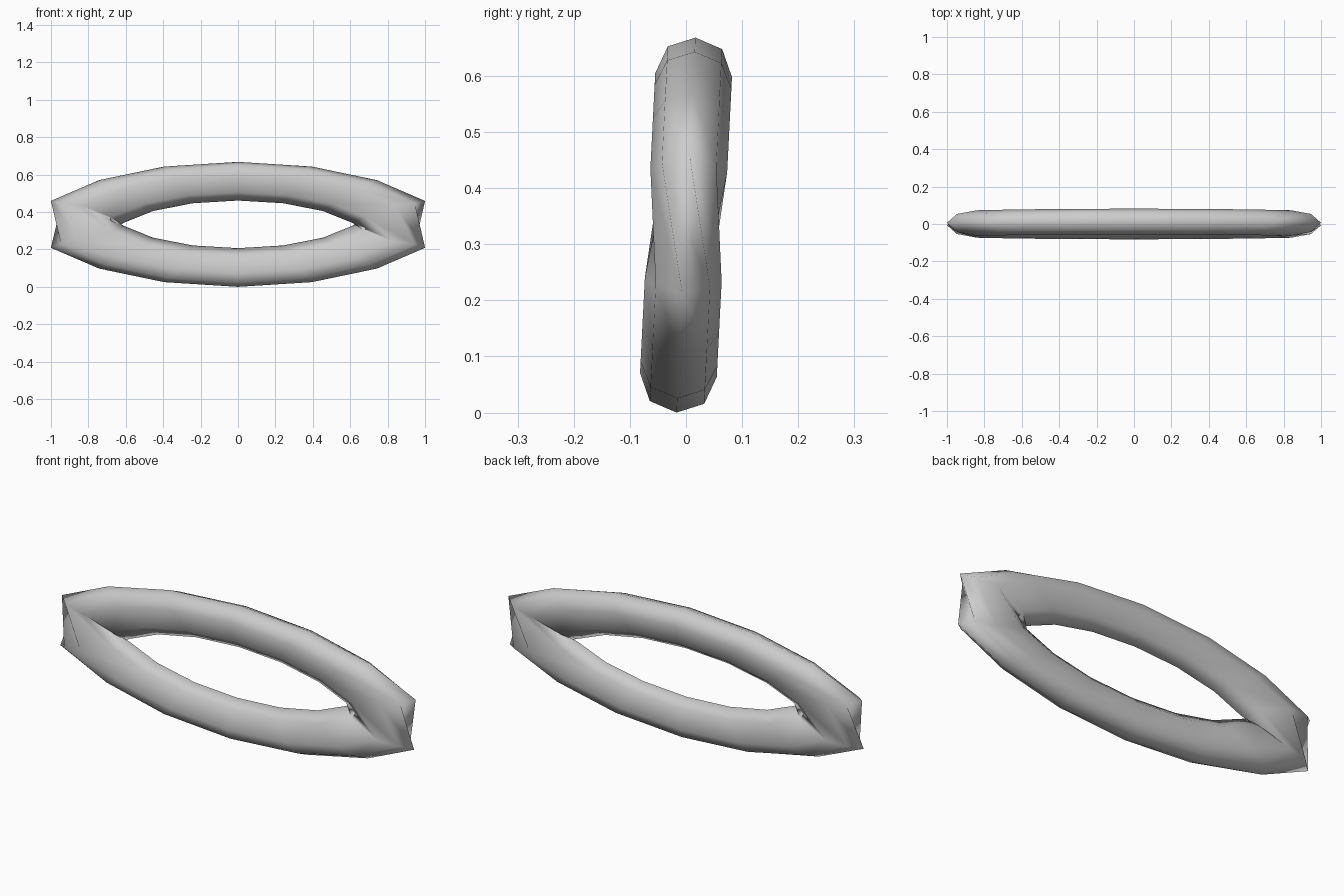
import bpy, bmesh, math
from mathutils import Matrix

if "Cube" in bpy.data.objects:
    bpy.data.objects.remove(bpy.data.objects["Cube"])

# Cross-section from outer ridge to inner ridge: x radius, top height, z radius, half thickness
LINES = [(1.155, .3345, .418, 0.0),
         (1.092, .3165, .415, .0485),
         (.968, .2675, .340, .0685),
         (.786, .1690, .262, .0485),
         (.707, .1275, .240, 0.0)]
N = 8


def section(angle, flip):
    """Eight points of the tube at one angle along the arc; flip gives the lower arc."""
    pts = []
    for j in range(N):
        rx, top, rz, y = LINES[min(j, N - j)]
        y = y if j <= 4 else -y
        z = top - rz * (1 - math.cos(angle))
        pts.append((rx * math.sin(angle), flip * y, flip * z))
    return pts


bm = bmesh.new()


def arc(flip):
    rings = [[bm.verts.new(p) for p in section(math.radians(20 * i), flip)]
             for i in range(-3, 4)]
    for a, b in zip(rings, rings[1:]):
        for j in range(N):
            k = (j + 1) % N
            bm.faces.new((a[j], a[k], b[k], b[j]))
    return rings


# Upper and lower arcs
upper, lower = arc(1), arc(-1)

# Quarter-turn twisted joins at both ends
for end, shift in ((0, 2), (-1, 6)):
    u, l = upper[end], lower[end]
    for j in range(N):
        k = (j + 1) % N
        lj, lk = l[(shift - j) % N], l[(shift - k) % N]
        if end == 0:
            bm.faces.new((u[j], u[k], lk))
            bm.faces.new((u[j], lk, lj))
        else:
            bm.faces.new((u[j], u[k], lj))
            bm.faces.new((u[k], lk, lj))

bmesh.ops.recalc_face_normals(bm, faces=bm.faces)

# Slight backward lean, then stand on the ground
bm.transform(Matrix.Rotation(math.radians(-2.9), 4, 'X'))
low = min(v.co.z for v in bm.verts)
bm.transform(Matrix.Translation((0, 0, -low)))
for f in bm.faces:
    f.smooth = True

mesh = bpy.data.meshes.new("twisted_ring")
bm.to_mesh(mesh)
bm.free()
ring = bpy.data.objects.new("twisted_ring", mesh)
bpy.context.collection.objects.link(ring)
